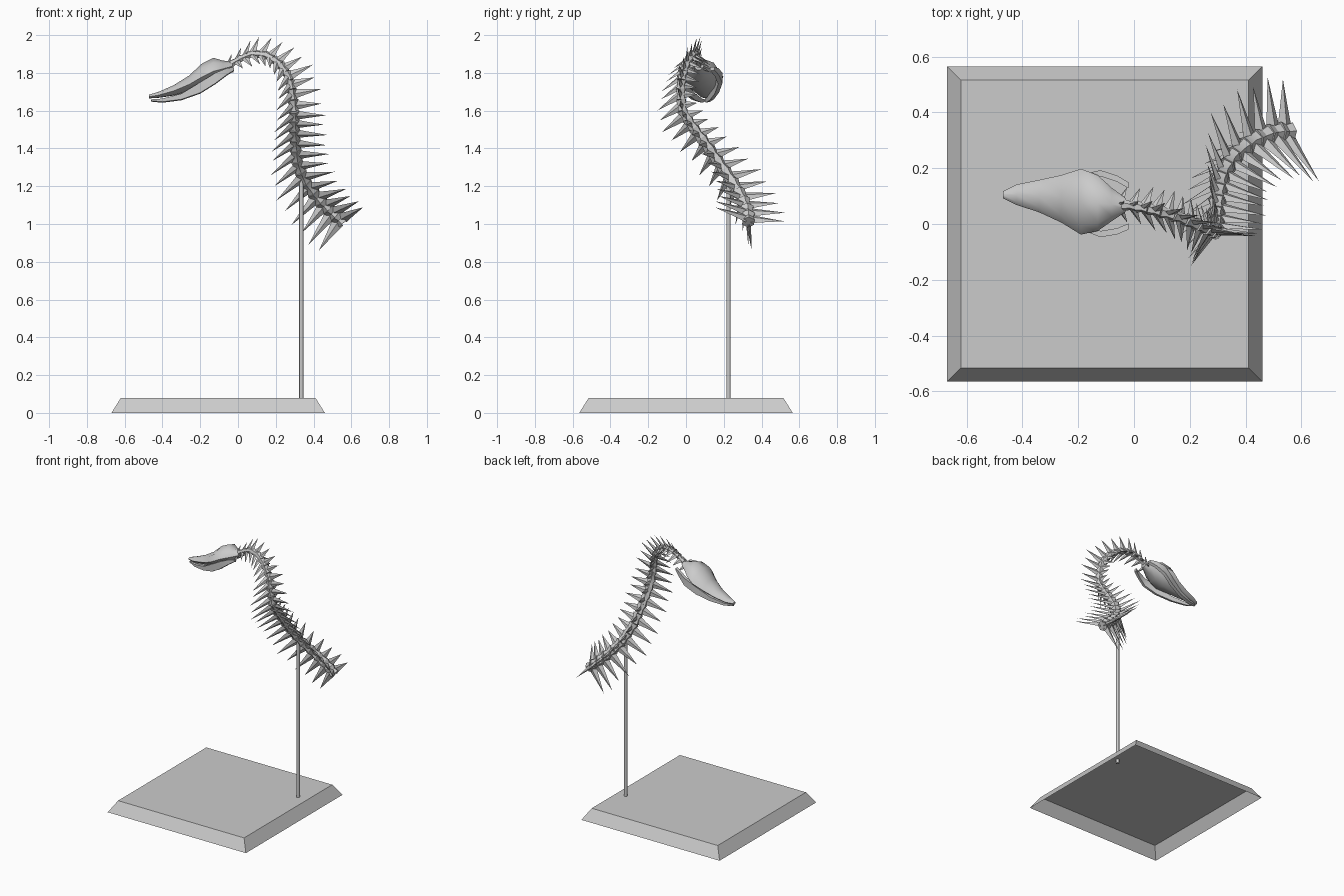
import bpy, bmesh, math
from mathutils import Vector

if "Cube" in bpy.data.objects:
    bpy.data.objects.remove(bpy.data.objects["Cube"])

grey = bpy.data.materials.new("plain_grey")
grey.use_nodes = True
GREY = (0.6, 0.6, 0.6, 1)
grey.diffuse_color = GREY
grey.node_tree.nodes["Principled BSDF"].inputs["Base Color"].default_value = GREY


def finish(bm, name, angle=35):
    bmesh.ops.recalc_face_normals(bm, faces=bm.faces)
    mesh = bpy.data.meshes.new(name)
    bm.to_mesh(mesh)
    bm.free()
    mesh.materials.append(grey)
    ob = bpy.data.objects.new(name, mesh)
    bpy.context.collection.objects.link(ob)
    bpy.ops.object.select_all(action='DESELECT')
    ob.select_set(True)
    bpy.context.view_layer.objects.active = ob
    bpy.ops.object.shade_smooth_by_angle(angle=math.radians(angle))
    return ob


def loft(bm, rings, cap_start=True, cap_end=True):
    loops = [[bm.verts.new(p) for p in ring] for ring in rings]
    n = len(loops[0])
    for a, b in zip(loops, loops[1:]):
        for i in range(n):
            j = (i + 1) % n
            bm.faces.new((a[i], a[j], b[j], b[i]))
    if cap_start:
        bm.faces.new(loops[0])
    if cap_end:
        bm.faces.new(loops[-1])


def rect(cx, hx, hy, z):
    return [(cx + a * hx, b * hy, z) for a, b in ((-1, -1), (1, -1), (1, 1), (-1, 1))]


# Display base: sloped sides, open underneath
bm = bmesh.new()
loft(bm, [rect(-0.105, 0.565, 0.565, 0), rect(-0.105, 0.515, 0.515, 0.08)], cap_start=False)
finish(bm, "display_base")

# Support rod, ending just below the base top
bm = bmesh.new()
ring = [(0.335 + 0.011 * math.cos(a), 0.225 + 0.011 * math.sin(a))
        for a in [k * math.tau / 12 for k in range(12)]]
loft(bm, [[(x, y, z) for x, y in ring] for z in (0.05, 1.23)])
finish(bm, "support_rod")

# Neck path from the skull down to the last vertebra
PATH = [Vector(p) for p in (
    (-.08, .07, 1.82), (0, .065, 1.87), (.07, .05, 1.9), (.15, .03, 1.895), (.22, 0, 1.85),
    (.27, -.02, 1.78), (.285, -.03, 1.7), (.295, -.02, 1.6), (.295, .03, 1.52), (.3, .1, 1.43),
    (.31, .17, 1.33), (.35, .24, 1.23), (.42, .295, 1.14), (.49, .325, 1.07), (.56, .33, 1.01))]
# Spike directions at stations along the path: back row and two side rows
STATIONS = (0, 2, 5, 7, 9, 11, 14)
ROWS = {
    "back_spike": ((.02, .01, .06), (.04, .03, .1), (.13, -.02, .06), (.17, -.01, 0),
                   (.18, -.04, -.01), (.17, -.1, .03), (.13, -.2, .07)),
    "right_spike": ((.03, -.06, -.03), (.05, -.09, -.06), (-.06, -.11, -.08), (-.1, -.13, -.09),
                    (-.13, -.08, -.1), (-.14, -.06, -.13), (-.12, .03, -.19)),
    "left_spike": ((.03, .06, -.03), (.04, .08, -.05), (-.03, .09, -.03), (.0, .09, .02),
                   (-.04, .12, .04), (-.07, .18, .04), (.0, .21, -.02)),
}
COUNT = 24


def along(points, keys, u):
    for k in range(len(keys) - 1):
        if u <= keys[k + 1]:
            f = (u - keys[k]) / (keys[k + 1] - keys[k])
            return Vector(points[k]).lerp(Vector(points[k + 1]), f)
    return Vector(points[-1])


def path_at(t):
    return along(PATH, range(len(PATH)), t * (len(PATH) - 1))


def tangent_at(t):
    return (path_at(min(t + .04, 1)) - path_at(max(t - .04, 0))).normalized()


def spike_at(row, t):
    d = along(ROWS[row], STATIONS, t * (len(PATH) - 1))
    return d


# Vertebrae: flared six-sided bodies, each with three thin blades
for i in range(COUNT):
    t = (i + .5) / COUNT
    h = .5 / COUNT
    p, tan = path_at(t), tangent_at(t)
    up = spike_at("back_spike", t)
    up = (up - tan * up.dot(tan)).normalized()
    side = tan.cross(up)
    r = .017 + .02 * t
    a, b = path_at(t - h), path_at(t + h)
    bm = bmesh.new()
    loft(bm, [[c + (up * math.cos(k * math.tau / 6) + side * math.sin(k * math.tau / 6)) * r * s
               for k in range(6)] for c, s in ((a, 1.15), (p, .8), (b, 1))])
    for row in ROWS:
        d = spike_at(row, t)
        if i % 2:
            d = d * .92
        wide = tan * (.02 + .014 * t)
        thin = tan.cross(d).normalized() * (.008 + .006 * t)
        base = [bm.verts.new(p + d * .08 + v) for v in (wide, thin, -wide, -thin)]
        mid = [bm.verts.new(p + d * .4 + v * .62) for v in (wide, thin, -wide, -thin)]
        tip = bm.verts.new(p + d)
        for k in range(4):
            j = (k + 1) % 4
            bm.faces.new((base[k], base[j], mid[j], mid[k]))
            bm.faces.new((mid[k], mid[j], tip))
        bm.faces.new(base)
    finish(bm, "vertebra_%02d" % (i + 1), 30)


# Skull: rounded cranium running into a long snout
def section(x, cy, hw, low, high):
    outline = ((1, .45), (.72, .8), (0, 1), (-.72, .8), (-1, .45), (-.6, .06), (0, 0), (.6, .06))
    return [(x, cy + hw * u, low + (high - low) * v) for u, v in outline]


bm = bmesh.new()
loft(bm, [section(*s) for s in (
    (-.47, .105, .012, 1.665, 1.685), (-.42, .105, .037, 1.668, 1.7), (-.34, .1, .058, 1.68, 1.735),
    (-.26, .09, .085, 1.7, 1.785), (-.19, .08, .118, 1.72, 1.85), (-.13, .075, .1, 1.75, 1.88),
    (-.08, .07, .06, 1.785, 1.865), (-.03, .068, .025, 1.815, 1.86))])
finish(bm, "skull", 50)

# Lower jaw: two flat halves meeting at the chin and flaring behind the cheeks
for name, s in (("jaw_left", 1), ("jaw_right", -1)):
    bm = bmesh.new()
    rings = []
    for x, off, low, high in ((-.46, .008, 1.648, 1.66), (-.4, .032, 1.642, 1.664),
                              (-.3, .06, 1.655, 1.69), (-.2, .095, 1.69, 1.75),
                              (-.12, .12, 1.74, 1.8), (-.06, .105, 1.785, 1.825),
                              (-.02, .085, 1.81, 1.83)):
        cy = .1 + (x + .46) * -.08
        outer, inner = cy + s * off, cy + s * max(off - .022, 0)
        rings.append([(x, outer, low + .005), (x, outer, high), (x, inner, high), (x, inner, low)])
    loft(bm, rings)
    finish(bm, name, 50)
